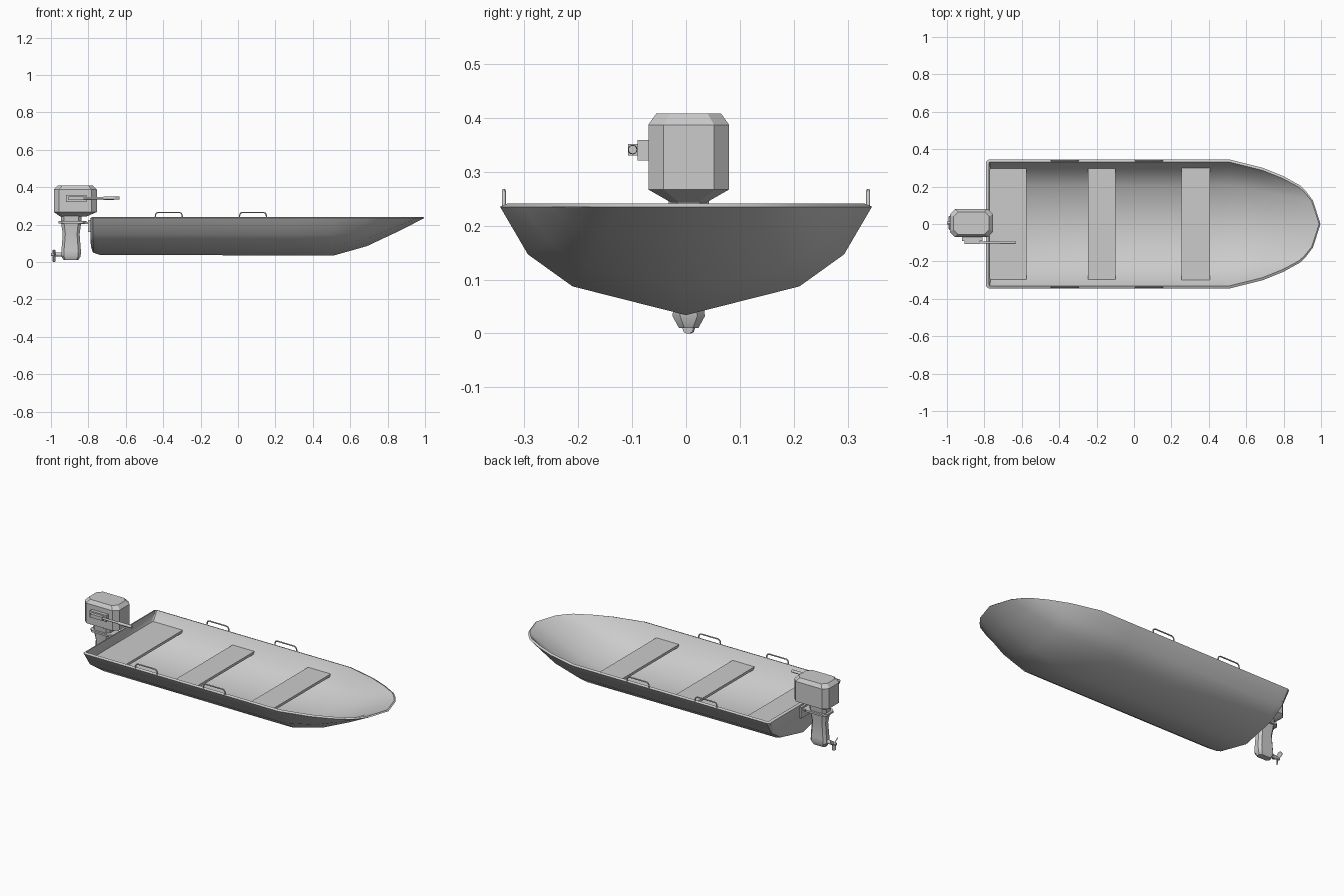
import bpy, bmesh
from math import pi, radians
from mathutils import Matrix, Vector

if "Cube" in bpy.data.objects:
    bpy.data.objects.remove(bpy.data.objects["Cube"])


def finish(name, bm, angle=30):
    me = bpy.data.meshes.new(name)
    bm.to_mesh(me)
    bm.free()
    ob = bpy.data.objects.new(name, me)
    bpy.context.collection.objects.link(ob)
    if angle:
        bpy.ops.object.select_all(action='DESELECT')
        ob.select_set(True)
        bpy.context.view_layer.objects.active = ob
        bpy.ops.object.shade_smooth_by_angle(angle=radians(angle))
    return ob


def box(name, x, y, z):
    bm = bmesh.new()
    size = Vector((x[1] - x[0], y[1] - y[0], z[1] - z[0]))
    mid = Vector((sum(x) / 2, sum(y) / 2, sum(z) / 2))
    bmesh.ops.create_cube(bm, size=1, matrix=Matrix.Translation(mid) @ Matrix.Diagonal((*size, 1)))
    return finish(name, bm, 0)


def rod(name, x0, x1, y, z, r0, r1, n=12):
    bm = bmesh.new()
    m = Matrix.Translation(((x0 + x1) / 2, y, z)) @ Matrix.Rotation(pi / 2, 4, 'Y')
    bmesh.ops.create_cone(bm, cap_ends=True, segments=n, radius1=r0, radius2=r1, depth=x1 - x0, matrix=m)
    return finish(name, bm, 40)


def loft(name, rings, cy=0.005, angle=0):
    # stacked chamfered rectangles: (z, centre x, half x, half y, chamfer)
    bm = bmesh.new()
    loops = []
    for z, cx, hx, hy, c in rings:
        pts = [(hx, hy - c), (hx - c, hy), (c - hx, hy), (-hx, hy - c),
               (-hx, c - hy), (c - hx, -hy), (hx - c, -hy), (hx, c - hy)]
        loops.append([bm.verts.new((cx + a, cy + b, z)) for a, b in pts])
    for a, b in zip(loops, loops[1:]):
        for i in range(8):
            j = (i + 1) % 8
            bm.faces.new((a[i], a[j], b[j], b[i]))
    bm.faces.new(loops[0][::-1])
    bm.faces.new(loops[-1])
    return finish(name, bm, angle)


# Hull: stations of (keel x, keel z, gunwale x, gunwale y), shelled inward
stations = [(-0.787, 0.085, -0.79, 0.335), (-0.775, 0.05, -0.775, 0.345),
            (-0.74, 0.038, -0.74, 0.345), (-0.1, 0.036, -0.1, 0.345),
            (0.3, 0.034, 0.3, 0.345), (0.51, 0.034, 0.51, 0.345),
            (0.69, 0.085, 0.69, 0.30), (0.86, 0.165, 0.80, 0.255),
            (0.997, 0.235, 0.89, 0.205)]
fy, fz, rim_z = (0, 0.61, 0.85, 1), (0, 0.265, 0.56, 1), 0.235
bm = bmesh.new()
rows = []
for kx, kz, gx, gy in stations:
    row = []
    for i in range(-3, 4):
        a, b = fy[abs(i)], fz[abs(i)]
        row.append(bm.verts.new((kx + (gx - kx) * a * a, (1 if i > 0 else -1) * gy * a,
                                 kz + (rim_z - kz) * b)))
    rows.append(row)
for a, b in zip(rows, rows[1:]):
    for i in range(6):
        bm.faces.new((a[i], a[i + 1], b[i + 1], b[i]))
bm.faces.new(rows[0][::-1])
bm.normal_update()
outer = list(bm.faces)
border = [e for e in bm.edges if e.is_boundary]
inner = {}
for v in list(bm.verts):
    co = v.co - v.normal * 0.016 * min(v.calc_shell_factor(), 1.5)
    co.z = min(co.z, 0.241)
    inner[v] = co
inner = {v: bm.verts.new(co) for v, co in inner.items()}
for f in outer:
    bm.faces.new([inner[v] for v in reversed(f.verts[:])])
for e in border:
    a, b = e.verts
    bm.faces.new((a, b, inner[b], inner[a]))
bmesh.ops.recalc_face_normals(bm, faces=list(bm.faces))
finish("hull", bm, 35)

# Bench seats
for i, (x0, x1) in enumerate([(-0.772, -0.575), (-0.245, -0.1), (0.255, 0.405)]):
    box(f"seat_{i + 1}", (x0, x1), (-0.305, 0.305), (0.171, 0.186))

# Grab handles on both gunwales
for side in (-1, 1):
    for k, x in enumerate((-0.37, 0.08)):
        cu = bpy.data.curves.new("grab_handle", 'CURVE')
        cu.dimensions = '3D'
        cu.bevel_depth = 0.0038
        cu.bevel_resolution = 1
        cu.use_fill_caps = True
        sp = cu.splines.new('POLY')
        path = [(-0.073, 0.23), (-0.071, 0.252), (-0.066, 0.261), (-0.057, 0.265),
                (0.057, 0.265), (0.066, 0.261), (0.071, 0.252), (0.073, 0.23)]
        sp.points.add(len(path) - 1)
        for p, (dx, z) in zip(sp.points, path):
            p.co = (x + dx, side * 0.338, z, 1)
        ob = bpy.data.objects.new(f"grab_handle_{'left' if side > 0 else 'right'}_{k + 1}", cu)
        bpy.context.collection.objects.link(ob)

# Outboard motor: cowl, leg and mounting bracket
loft("motor_cowl", [(0.243, -0.88, 0.07, 0.033, 0.015), (0.267, -0.87, 0.115, 0.075, 0.028),
                    (0.387, -0.87, 0.115, 0.075, 0.028), (0.408, -0.87, 0.095, 0.06, 0.025)])
loft("motor_leg", [(0.01, -0.893, 0.04, 0.018, 0.01), (0.032, -0.893, 0.052, 0.03, 0.014),
                   (0.06, -0.892, 0.052, 0.028, 0.014), (0.15, -0.892, 0.045, 0.026, 0.014),
                   (0.21, -0.892, 0.054, 0.035, 0.016), (0.25, -0.892, 0.056, 0.038, 0.016)], angle=35)
loft("motor_collar", [(0.207, -0.885, 0.075, 0.048, 0.02), (0.218, -0.885, 0.075, 0.048, 0.02)])
box("bracket_arm", (-0.86, -0.785), (-0.03, 0.04), (0.203, 0.215))
box("transom_clamp", (-0.802, -0.784), (-0.045, 0.055), (0.16, 0.225))

# Tiller
box("tiller_mount", (-0.92, -0.81), (-0.09, -0.065), (0.321, 0.359))
box("tiller_joint", (-0.905, -0.825), (-0.108, -0.085), (0.33, 0.351))
rod("tiller_arm", -0.83, -0.71, -0.099, 0.341, 0.006, 0.006)
rod("tiller_grip", -0.72, -0.633, -0.099, 0.341, 0.009, 0.008)

# Propeller
pz = 0.04
rod("propeller_hub", -0.999, -0.93, 0.005, pz, 0.008, 0.013)
bm = bmesh.new()
for k in range(3):
    m = (Matrix.Translation((-0.984, 0.005, pz)) @ Matrix.Rotation(pi + k * 2 * pi / 3, 4, 'X')
         @ Matrix.Translation((0, 0, 0.0225)) @ Matrix.Rotation(radians(35), 4, 'Z')
         @ Matrix.Diagonal((0.005, 0.024, 0.035, 1)))
    cube = bmesh.ops.create_cube(bm, size=1, matrix=m)
    edges = {e for v in cube["verts"] for e in v.link_edges
             if abs((e.verts[0].co - e.verts[1].co).length - 0.005) < 0.0005}
    bmesh.ops.bevel(bm, geom=list(edges), offset=0.008, segments=2, profile=0.5, affect='EDGES')
finish("propeller_blades", bm, 0)
